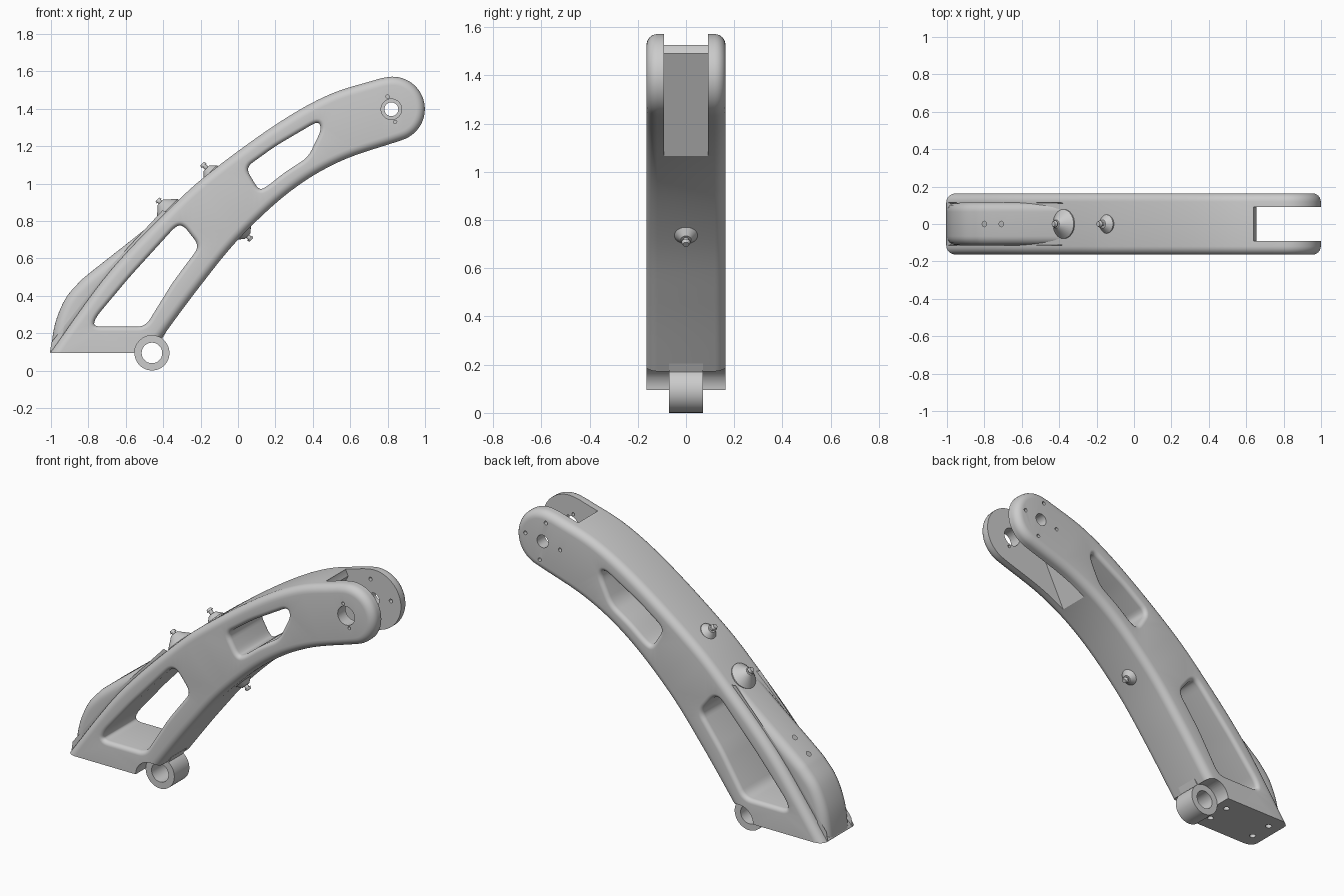
import bpy, bmesh, math
from mathutils import Vector, Matrix

if "Cube" in bpy.data.objects:
    bpy.data.objects.remove(bpy.data.objects["Cube"])


def finish(bm, name):
    bmesh.ops.recalc_face_normals(bm, faces=bm.faces[:])
    me = bpy.data.meshes.new(name)
    bm.to_mesh(me)
    bm.free()
    ob = bpy.data.objects.new(name, me)
    bpy.context.collection.objects.link(ob)
    return ob


def activate(ob):
    bpy.ops.object.select_all(action='DESELECT')
    ob.select_set(True)
    bpy.context.view_layer.objects.active = ob


def cut(ob, *cutters):
    activate(ob)
    for c in cutters:
        m = ob.modifiers.new("cut", 'BOOLEAN')
        m.operation, m.solver, m.object = 'DIFFERENCE', 'EXACT', c
        bpy.ops.object.modifier_apply(modifier=m.name)
    for c in cutters:
        bpy.data.objects.remove(c)


def smooth(ob):
    activate(ob)
    bpy.ops.object.shade_smooth_by_angle(angle=math.radians(30))


def spline(pts, n=8):
    """Catmull-Rom curve through the points."""
    p = [Vector(q) for q in pts]
    p = [2 * p[0] - p[1]] + p + [2 * p[-1] - p[-2]]
    out = []
    for i in range(1, len(p) - 2):
        a, b, c, d = p[i - 1:i + 3]
        for k in range(n):
            t = k / n
            out.append(0.5 * (2 * b + (c - a) * t + (2 * a - 5 * b + 4 * c - d) * t * t
                              + (3 * b - a - 3 * c + d) * t ** 3))
    return out + [p[-2]]


def rounded(pts, r, n=6):
    """Polygon with rounded corners."""
    p = [Vector(q) for q in pts]
    out = []
    for i, c in enumerate(p):
        u, v = p[i - 1] - c, p[(i + 1) % len(p)] - c
        a = c + u.normalized() * min(r, u.length * .45)
        b = c + v.normalized() * min(r, v.length * .45)
        for k in range(n + 1):
            t = k / n
            out.append(a * (1 - t) ** 2 + c * 2 * t * (1 - t) + b * t * t)
    return out


def offset(poly, d):
    """Move a loop to its left by d."""
    out = []
    for i, c in enumerate(poly):
        e1 = (c - poly[i - 1]).normalized()
        e2 = (poly[(i + 1) % len(poly)] - c).normalized()
        n1, n2 = Vector((-e1.y, e1.x)), Vector((-e2.y, e2.x))
        out.append(c + (n1 + n2) * d / max(.4, 1 + n1.dot(n2)))
    return out


def slab(name, loops, h, floor=None):
    """Side profile (outline + holes, each with an edge radius) extruded to y = +-h."""
    bm = bmesh.new()
    caps = ([], [])
    for poly, r in loops:
        poly = [Vector(q) for q in poly]
        half = [(h, 0)]
        if r:
            half = [(h - r + r * math.sin(a), r * (1 - math.cos(a)))
                    for a in [k * math.pi / 12 for k in range(7)]]
        levels = [(-y, d) for y, d in reversed(half)] + half
        rings = [[bm.verts.new((q.x, y, q.y)) for q in offset(poly, d)] for y, d in levels]
        n = len(poly)
        for a, b in zip(rings, rings[1:]):
            for i in range(n):
                j = (i + 1) % n
                bm.faces.new((a[i], a[j], b[j], b[i]))
        for cap, ring in zip(caps, (rings[0], rings[-1])):
            cap += [bm.edges.get((ring[i - 1], ring[i])) for i in range(n)]
    for cap in caps:
        bmesh.ops.triangle_fill(bm, edges=cap, use_beauty=True, normal=(0, 1, 0))
    if floor is not None:
        bmesh.ops.bisect_plane(bm, geom=bm.verts[:] + bm.edges[:] + bm.faces[:],
                               plane_co=(0, 0, floor), plane_no=(0, 0, -1), clear_outer=True)
        bmesh.ops.holes_fill(bm, edges=[e for e in bm.edges if e.is_boundary], sides=0)
    return finish(bm, name)


def add_cone(bm, p, q, r1, r2, seg=32):
    p, q = Vector(p), Vector(q)
    rot = (q - p).to_track_quat('Z', 'Y').to_matrix().to_4x4()
    bmesh.ops.create_cone(bm, cap_ends=True, segments=seg, radius1=r1, radius2=r2,
                          depth=(q - p).length, matrix=Matrix.Translation((p + q) / 2) @ rot)


def rod(name, p, q, r, seg=32):
    bm = bmesh.new()
    add_cone(bm, p, q, r, r, seg)
    return finish(bm, name)


# Curved arm body with two windows
END = Vector((.826, 1.398))
inner = spline([(-.56, -.05), (-.46, .10), (-.39, .20), (-.2, .455), (.01, .71),
                (.278, .957), (.545, 1.118), (.875, 1.232)])
tip = [END + .173 * Vector((math.cos(a), math.sin(a)))
       for a in [math.radians(-66 + 169 * k / 28) for k in range(29)]]
outer = spline([(.755, 1.56), (.49, 1.476), (.225, 1.33), (-.11, 1.09), (-.337, .893),
                (-.685, .53), (-1.0, .10), (-1.11, -.05)])
low_win = rounded([(-.775, .235), (-.76, .285), (-.58, .50), (-.33, .775), (-.29, .775),
                   (-.205, .665), (-.35, .47), (-.495, .235)], .045)
top_win = rounded([(.11, .965), (.04, 1.085), (.20, 1.20), (.43, 1.335), (.447, 1.29),
                   (.375, 1.14), (.25, 1.06), (.15, .98)], .045)
arm = slab("arm_body", [(inner + tip + outer, .045), (low_win, .025), (top_win, .025)],
           .164, floor=.095)

# Fork slot, pivot bores and bolt holes
slot = slab("slot", [([(.64, 1.7), (.64, 1.52), (.655, 1.49), (.38, .94), (1.2, .9),
                       (1.2, 1.7)], 0)], .0915)
cx, cz = .82, 1.397
cutters = [slot,
           rod("front_bore", (cx, -.3, cz), (cx, 0, cz), .055),
           rod("back_bore", (cx, 0, cz), (cx, .3, cz), .037)]
for i in range(4):
    a = math.radians(10 + 90 * i)
    x, z = cx + .115 * math.cos(a), cz + .115 * math.sin(a)
    cutters.append(rod("back_bolt", (x, .03, z), (x, .3, z), .011, 16))
for s in (-1, 1):
    x, z = cx - .02 * s, cz + .068 * s
    cutters.append(rod("front_bolt", (x, -.3, z), (x, -.03, z), .009, 16))
    for x in (-.93, -.62):
        cutters.append(rod("base_bolt", (x, .07 * s, 0), (x, .07 * s, .135), .018, 16))
LX, LZ = -.46, .094
cutters.append(rod("lug_clearance", (LX, -.3, LZ), (LX, .3, LZ), .093, 48))
cut(arm, *cutters)
smooth(arm)

# Pivot lug and its neck
lug = rod("pivot_lug", (LX, -.07, LZ), (LX, .07, LZ), .0935, 64)
cut(lug, rod("lug_bore", (LX, -.2, LZ), (LX, .2, LZ), .055, 48))
smooth(lug)
slab("lug_neck", [([(-.53, .16), (-.41, .16), (-.385, .205), (-.42, .225), (-.53, .215)], 0)],
     .0695)

# Rounded guard on the back of the foot
guard_back = spline([(-.337, .885), (-.56, .705), (-.79, .524), (-.856, .465), (-.925, .38),
                     (-.978, .25), (-1.0, .10), (-1.0, 0)], 5)
guard = slab("foot_guard", [(guard_back + [(-.97, 0), (-.95, .13), (-.72, .43), (-.36, .83)],
                             .05)], .115, floor=.097)
cut(guard, *[rod("guard_hole", (x - .06, 0, z + .07), (x + .035, 0, z - .04), .015, 16)
             for x, z in ((-.80, .515), (-.71, .587))])
smooth(guard)


# Conical grease fittings on both faces of the arm
def fitting(name, x, z, side, r, h, length):
    bm = bmesh.new()
    axis = Vector((-side, 0, side)).normalized()
    base = Vector((x, 0, z))
    add_cone(bm, base - axis * .02, base, r, r)
    add_cone(bm, base, base + axis * h, r, .022)
    add_cone(bm, base + axis * h, base + axis * (length - .012), .012, .012, 16)
    add_cone(bm, base + axis * (length - .014), base + axis * length, .019, .013, 16)
    smooth(finish(bm, name))


fitting("large_fitting", -.378, .862, 1, .078, .052, .075)
fitting("upper_fitting", -.148, 1.062, 1, .05, .028, .062)
fitting("lower_fitting", .032, .738, -1, .052, .028, .056)
